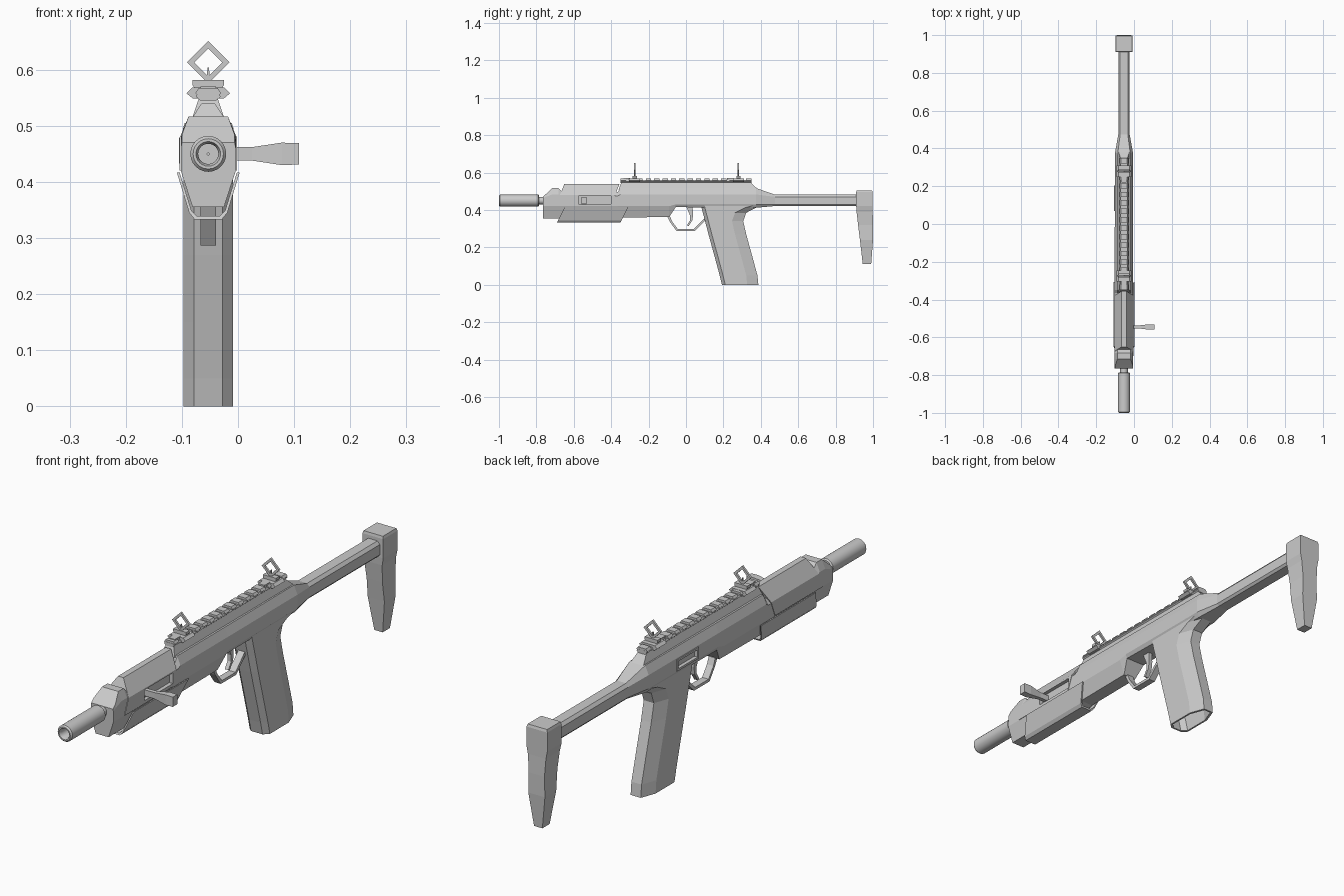
import bpy, bmesh, math
from mathutils import Vector

if "Cube" in bpy.data.objects:
    bpy.data.objects.remove(bpy.data.objects["Cube"])

CX = -0.053  # centre plane of the body


def make(name, verts, faces, smooth=False, cx=CX):
    bm = bmesh.new()
    vs = [bm.verts.new((x + cx, y, z)) for x, y, z in verts]
    for f in faces:
        bm.faces.new([vs[i] for i in f])
    bmesh.ops.recalc_face_normals(bm, faces=bm.faces[:])
    me = bpy.data.meshes.new(name)
    bm.to_mesh(me)
    bm.free()
    ob = bpy.data.objects.new(name, me)
    bpy.context.collection.objects.link(ob)
    if smooth:
        bpy.context.view_layer.objects.active = ob
        ob.select_set(True)
        bpy.ops.object.shade_smooth_by_angle(angle=math.radians(35))
        ob.select_set(False)
    return ob


def loft(name, rings, caps=True, loop=False, smooth=False, cx=CX):
    n, m = len(rings[0]), len(rings)
    faces = []
    for r in range(m if loop else m - 1):
        a, b = r * n, ((r + 1) % m) * n
        faces += [(a + i, a + (i + 1) % n, b + (i + 1) % n, b + i) for i in range(n)]
    if caps and not loop:
        faces += [tuple(range(n)), tuple(range((m - 1) * n, m * n))]
    return make(name, [p for r in rings for p in r], faces, smooth, cx)


def mirror(half):
    """Half outline of (x, z) made symmetric about x = 0."""
    return half + [(-x, z) for x, z in reversed(half)]


def prism(name, yz, hw):
    return loft(name, [[(s * hw, y, z) for y, z in yz] for s in (-1, 1)])


def box(name, x0, x1, y0, y1, z0, z1):
    return prism_y(name, [(x0, z0), (x1, z0), (x1, z1), (x0, z1)], y0, y1)


def prism_y(name, xz, y0, y1, slope=0.0, zref=0.0):
    return loft(name, [[(x, y + (z - zref) * slope, z) for x, z in xz] for y in (y0, y1)])


def lathe(name, profile, n, zc, smooth=True):
    """Closed (radius, y) profile turned about the y direction."""
    rings = []
    for k in range(n):
        a = 2 * math.pi * k / n
        rings.append([(r * math.cos(a), y, zc + r * math.sin(a)) for r, y in profile])
    return loft(name, rings, loop=True, smooth=smooth)


def cut(ob, cutter):
    mod = ob.modifiers.new("slot", 'BOOLEAN')
    mod.operation, mod.object, mod.solver = 'DIFFERENCE', cutter, 'EXACT'
    bpy.context.view_layer.objects.active = ob
    bpy.ops.object.modifier_apply(modifier=mod.name)


# Receiver with front block, tapering into the stock tube
# y, top z, top half width, shoulder z, half width, knee z, bottom z, bottom half width
stations = [
    (-.765, .470, .047, .46, .049, .42, .355, .028),
    (-.750, .484, .047, .47, .049, .42, .355, .028),
    (-.715, .517, .035, .483, .049, .42, .355, .028),
    (-.682, .517, .035, .483, .049, .42, .355, .028),
    (-.660, .495, .035, .475, .049, .42, .355, .028),
    (-.365, .495, .035, .475, .049, .42, .355, .028),
    (-.350, .517, .035, .483, .049, .42, .36, .028),
    (-.090, .517, .035, .483, .049, .42, .362, .028),
    (-.055, .517, .035, .483, .049, .43, .415, .042),
    (.375, .517, .033, .483, .048, .43, .412, .036),
    (.475, .482, .020, .470, .030, .43, .421, .022),
    (.930, .482, .020, .470, .030, .43, .421, .022)]
receiver = loft("receiver", [
    [(x, y, z) for x, z in mirror([(wt, zt), (w, zs), (w, zk), (wb, zb)])]
    for y, zt, wt, zs, w, zk, zb, wb in stations])

# Upper shroud with slanted ends, and the slot for the charging handle
cover = prism_y("upper_shroud", mirror([(.012, .54), (.051, .48), (.051, .42)]),
                -.65, -.355, .40, .54)
slot = box("slot_cutter", .036, .08, -.575, -.40, .432, .474)
for ob in (receiver, cover):
    cut(ob, slot)
bpy.data.objects.remove(slot)

# Lower handguard shell
outer = [(.056, .417), (.034, .345), (.024, .333)]
inner = [(.020, .339), (.030, .349), (.051, .417)]
shell = outer + [(-x, z) for x, z in reversed(outer)] \
    + [(-x, z) for x, z in reversed(inner)] + inner
n = len(outer)
rings = [[(x, y + (z - .333) * .5, z) for x, z in shell] for y in (-.69, -.35)]
guard = loft("lower_handguard", rings)

# Barrel and suppressor
lathe("barrel", [(.02, -.80), (.02, -.70), (.004, -.70), (.004, -.80)], 20, .45)
lathe("suppressor", [(.027, -1), (.032, -.994), (.032, -.79), (.027, -.785),
                     (.002, -.785), (.002, -.93), (.018, -.93), (.018, -.99), (.022, -1)],
      24, .45)

# Charging handle on the right side
loft("charging_handle", [
    [(x, -.545 + sy * hy, .45 + sz * hz) for sy, sz in ((-1, -1), (1, -1), (1, 1), (-1, 1))]
    for x, hy, hz in ((-.02, .008, .012), (.025, .008, .012), (.078, .014, .02), (.109, .014, .019))],
    cx=0)

# Rail base, rail and teeth
loft("rail_base", [[(s * w, y, z) for s, y in ((-1, a), (1, a), (1, b), (-1, b))]
                   for z, w, a, b in ((.510, .030, -.36, .385), (.548, .017, -.345, .345))])
prism_y("rail", mirror([(.014, .545), (.022, .552), (.018, .559)]), -.35, .35)
for i in range(16):
    y = -.335 + i * .0447
    prism_y(f"rail_tooth_{i}", mirror([(.020, .555), (.023, .558), (.017, .567)]),
            y - .014, y + .014)

# Flip-up sights with diamond frames
for label, y in (("front", -.275), ("rear", .280)):
    prism_y(f"{label}_sight_clamp", mirror([(.028, .549), (.039, .558), (.029, .568)]),
            y - .030, y + .030)
    prism_y(f"{label}_sight_post", mirror([(.022, .565), (.028, .572), (.028, .582)]),
            y - .010, y + .012)
    lathe(f"{label}_sight_frame", [(.038, y - .004), (.038, y + .004), (.025, y + .004),
                                   (.025, y - .004)], 4, .613, smooth=False)
    prism_y(f"{label}_sight_blade", [(-.004, .58), (.004, .58), (.001, .604), (-.001, .604)],
            y - .003, y + .003)
    box(f"{label}_sight_hinge", -.014, .014, y - .060, y - .025, .555, .570)

# Grip with an open magazine well: z, front y, back y
levels = [(0, .192, .387), (.05, .180, .382), (.15, .153, .355), (.27, .120, .322),
          (.34, .102, .306), (.385, .090, .322), (.412, .083, .375), (.43, .080, .44)]


def grip_ring(z, f, b, d=0.0):
    half = [(.025 - d, f + d), (.044 - d, f + .018 + d), (.044 - d, b - .06 - d), (.022 - d, b - d)]
    return [(x, y, z) for x, y in mirror(half)]


well = [grip_ring(z, f, b, .007) for z, f, b in (levels[2], levels[1], levels[0])]
loft("grip", well + [grip_ring(*l) for l in levels])

# Trigger guard strip and trigger
path = [(-.10, .365), (-.085, .335), (-.05, .287), (.045, .287), (.105, .345)]
back = [(.10, .358), (.040, .298), (-.044, .298), (-.074, .338), (-.085, .365)]
prism("trigger_guard", path + back, .014)
prism("trigger", [(.0, .42), (.022, .37), (.022, .345), (.005, .318), (.014, .314),
                  (.034, .345), (.038, .375), (.035, .42)], .008)

# Ejection port frame on the left side
def side_rect(x, d):
    return [(x, y, z) for y, z in ((.07 + d, .433 + d), (.205 - d, .433 + d),
                                   (.205 - d, .478 - d), (.07 + d, .478 - d))]


port_cut = box("port_cutter", -.08, -.038, .078, .197, .441, .470)
cut(receiver, port_cut)
bpy.data.objects.remove(port_cut)
loft("ejection_port_frame", [side_rect(-.045, 0), side_rect(-.052, 0),
                             side_rect(-.052, .008), side_rect(-.045, .008)], loop=True)

# Butt pad: z, half width, front y, back y
pad = [(.505, .042, .912, .995), (.495, .045, .91, .998), (.42, .045, .91, .998),
       (.39, .039, .912, .998), (.32, .034, .920, 1.0), (.24, .036, .930, 1.0),
       (.11, .018, .945, .99)]
loft("butt_pad", [[(-w, a, z), (w, a, z), (w, b, z), (-w, b, z)] for z, w, a, b in pad])
